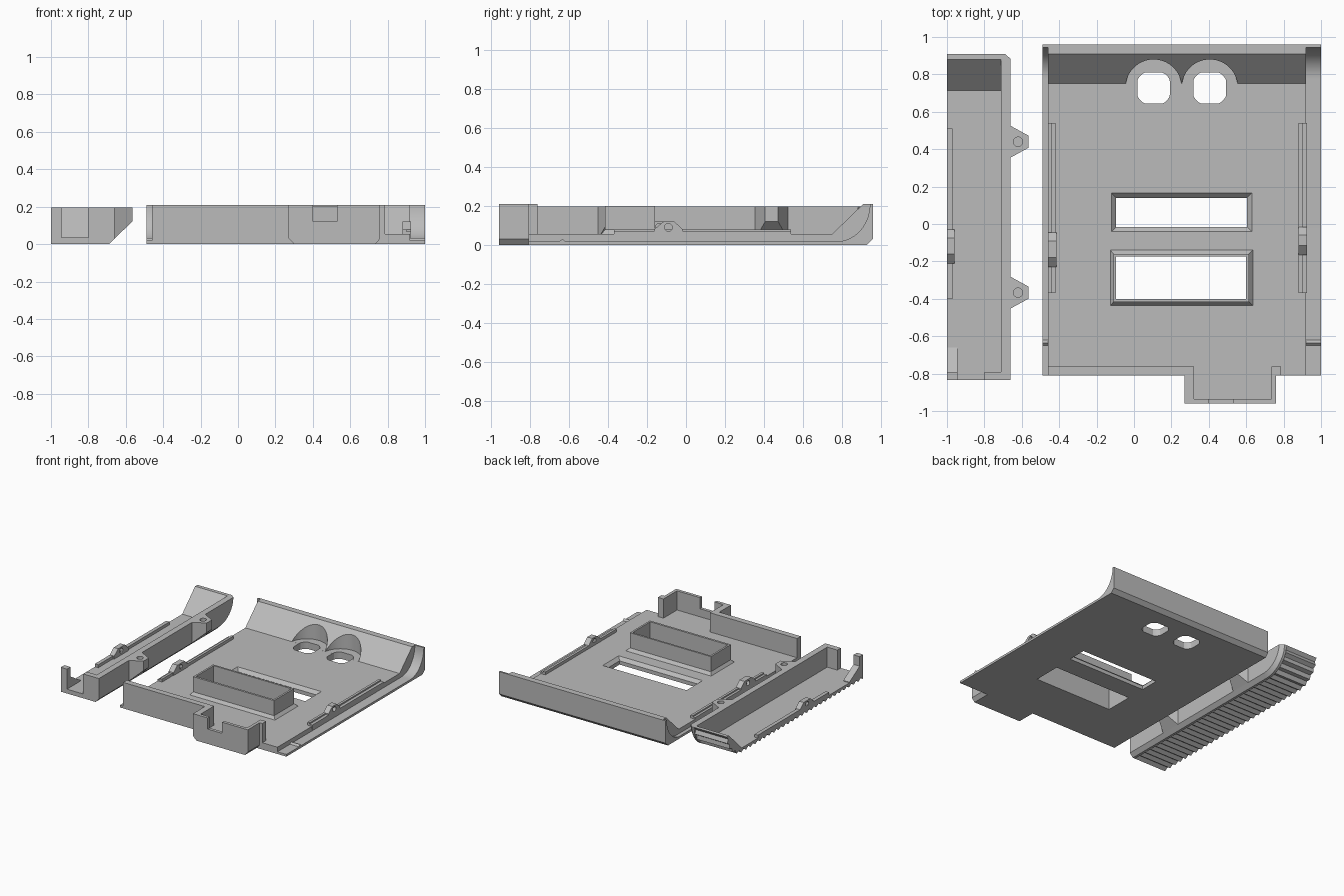
import bpy, bmesh, math

if "Cube" in bpy.data.objects:
    bpy.data.objects.remove(bpy.data.objects["Cube"])

grey = bpy.data.materials.new("plain_grey")
grey.diffuse_color = (0.5, 0.5, 0.5, 1)
grey.use_nodes = True
grey.node_tree.nodes["Principled BSDF"].inputs["Base Color"].default_value = grey.diffuse_color


def loft(name, loops):
    """Closed solid through equal-length point loops."""
    bm = bmesh.new()
    rings = [[bm.verts.new(p) for p in loop] for loop in loops]
    n = len(rings[0])
    for a, b in zip(rings, rings[1:]):
        for i in range(n):
            bm.faces.new((a[i], a[(i + 1) % n], b[(i + 1) % n], b[i]))
    bm.faces.new(rings[0][::-1])
    bm.faces.new(rings[-1])
    bmesh.ops.recalc_face_normals(bm, faces=bm.faces[:])
    me = bpy.data.meshes.new(name)
    bm.to_mesh(me)
    bm.free()
    me.materials.append(grey)
    ob = bpy.data.objects.new(name, me)
    bpy.context.collection.objects.link(ob)
    return ob


def along_x(name, yz, x0, x1):
    return loft(name, [[(x, y, z) for y, z in yz] for x in (x0, x1)])


def along_y(name, xz, y0, y1):
    return loft(name, [[(x, y, z) for x, z in xz] for y in (y0, y1)])


def along_z(name, xy, z0, z1):
    return loft(name, [[(x, y, z) for x, y in xy] for z in (z0, z1)])


def rect(x0, x1, y0, y1):
    return [(x0, y0), (x1, y0), (x1, y1), (x0, y1)]


def box(name, x0, x1, y0, y1, z0, z1):
    return along_z(name, rect(x0, x1, y0, y1), z0, z1)


def frustum(name, low, high, z0, z1):
    return loft(name, [[(x, y, z) for x, y in rect(*r)]
                       for r, z in ((low, z0), (high, z1))])


def circle(cx, cy, r, n=32, lim=(9, 9)):
    pts = []
    for i in range(n):
        a = 2 * math.pi * (i + 0.5) / n
        dx, dy = r * math.cos(a), r * math.sin(a)
        pts.append((cx + max(-lim[0], min(lim[0], dx)),
                    cy + max(-lim[1], min(lim[1], dy))))
    return pts


def cut(ob, *cutters):
    for c in cutters:
        m = ob.modifiers.new("cut", 'BOOLEAN')
        m.operation, m.solver, m.object = 'DIFFERENCE', 'EXACT', c
        bpy.context.view_layer.objects.active = ob
        bpy.ops.object.modifier_apply(modifier=m.name)
        bpy.data.objects.remove(c)


def smooth(ob):
    bpy.ops.object.select_all(action='DESELECT')
    ob.select_set(True)
    bpy.context.view_layer.objects.active = ob
    bpy.ops.object.shade_smooth_by_angle(angle=math.radians(25))


def arc(cy, cz, ry, rz, n=14):
    """Quarter curve sweeping from the bottom up to the back."""
    return [(cy + ry * math.sin(t * math.pi / 2 / n), cz - rz * math.cos(t * math.pi / 2 / n))
            for t in range(n + 1)]


def rail_with_lug(prefix, x0, x1, xl0, xl1, y0, y1, z, l0, l1):
    """Low rail carrying an eyelet lug between y = l0 and l1."""
    box(prefix + "_rail", x0, x1, y0, y1, z - 0.01, z + 0.024)
    lug = along_x(prefix + "_lug", [(l0, z), (l1, z), (l1, z + 0.024), (l1 - 0.045, z + 0.065),
                                    (l0 + 0.05, z + 0.065), (l0, z + 0.024)], xl0, xl1)
    cut(lug, along_x("eyelet", circle((l0 + l1) / 2, z + 0.035, 0.02, 16), xl0 - 0.1, xl1 + 0.1))


# ---- Tray floor with the sloped back wall ----
floor = along_x("tray_floor", [(-0.81, 0), (0.93, 0), (0.96, 0.03), (0.96, 0.21), (0.91, 0.21),
                               (0.75, 0.055), (-0.81, 0.055)], -0.46, 0.92)
up_hole, low_hole = (-0.095, 0.605, -0.015, 0.14), (-0.095, 0.6, -0.4, -0.175)
cut(floor,
    box("c", *up_hole, -0.1, 0.1),
    frustum("c", up_hole, (-0.12, 0.63, -0.04, 0.165), 0.03, 0.0551),
    box("c", *low_hole, -0.1, 0.3))
for cx in (0.105, 0.405):
    cut(floor, along_z("c", circle(cx, 0.73, 0.15, 48), 0.0552, 0.4),
        along_z("c", circle(cx, 0.727, 0.097, 32, (0.087, 0.083)), -0.1, 0.2))
smooth(floor)

# ---- Lower side strips with a curved back end and a small ridge ----
strip = [(-0.81, 0), (0.93, 0), (0.96, 0.03), (0.96, 0.21), (0.945, 0.21)]
strip += arc(0.775, 0.21, 0.17, 0.192)[::-1] + [(-0.81, 0.018)]
for side, x0, x1 in (("left", -0.49, -0.46), ("right", 0.92, 1.0)):
    smooth(along_x(side + "_strip", strip, x0, x1))
    along_x(side + "_ridge", [(-0.65, 0.01), (-0.62, 0.01), (-0.62, 0.018), (-0.635, 0.032),
                              (-0.65, 0.018)], x0, x1)

# ---- Raised window frame ----
base = frustum("frame_base", (-0.13, 0.64, -0.44, -0.135), (-0.11, 0.615, -0.417, -0.16),
               0.05, 0.078)
frame = box("frame_wall", -0.11, 0.615, -0.417, -0.16, 0.06, 0.2)
for ob in (base, frame):
    cut(ob, box("c", *low_hole, -0.1, 0.3))

# ---- Front wall and the projecting pocket ----
box("front_wall", -0.46, 0.32, -0.81, -0.762, 0, 0.21)
box("front_wall_end", 0.735, 0.785, -0.81, -0.762, 0, 0.21)
pocket = along_y("front_pocket", [(0.3, 0), (0.735, 0), (0.76, 0.03), (0.76, 0.21),
                                  (0.27, 0.21), (0.27, 0.03)], -0.96, -0.8)
cut(pocket, box("c", 0.32, 0.735, -0.935, -0.7, 0.055, 0.3),
    box("c", 0.4, 0.53, -1.1, -0.9, 0.12, 0.3))

# ---- Tray rails ----
rail_with_lug("tray_right", 0.88, 0.9, 0.88, 0.925, -0.37, 0.54, 0.055, -0.165, -0.015)
box("tray_right_rail_step", 0.9, 0.925, -0.37, 0.54, 0.03, 0.068)
rail_with_lug("tray_left", -0.44, -0.42, -0.46, -0.415, -0.37, 0.54, 0.055, -0.23, -0.045)
box("tray_left_rail_step", -0.46, -0.44, -0.37, 0.54, 0.03, 0.068)

# ---- Side shell: ribbed underside following a curved back ----
Y0, YB, RY, RZ = -0.835, 0.70, 0.21, 0.197
straight, curve = YB - Y0, 0.32
steps, ribs = 62, []
for i in range(steps + 1):
    s, d = (straight + curve) * i / steps, 0.02 * (i % 2)
    if s < straight:
        ribs.append((Y0 + s, d))
    else:
        a = (s - straight) / curve * math.pi / 2
        ribs.append((YB + (RY - d) * math.sin(a), RZ - (RZ - d) * math.cos(a)))
along_x("shell_floor", ribs + [(0.88, 0.197), (0.715, 0.035), (Y0, 0.035)], -1, -0.70)


def wall_profile(x, inset):
    pts = [(Y0, inset)] + arc(YB, RZ, RY - inset * 0.9, RZ - inset) + [(Y0, RZ)]
    return [(x, y, z) for y, z in pts]


smooth(loft("shell_side_wall", [wall_profile(-0.71, 0), wall_profile(-0.69, 0),
                                wall_profile(-0.66, 0.03)]))
box("shell_front_wall", -0.80, -0.70, Y0, -0.79, 0.02, 0.197)
along_x("shell_front_post", [(Y0, 0.02), (-0.66, 0.02), (-0.66, 0.04), (-0.79, 0.12),
                             (-0.79, 0.197), (Y0, 0.197)], -1, -0.945)
rail_with_lug("shell", -1, -0.97, -1, -0.96, -0.4, 0.51, 0.035, -0.21, -0.03)

# ---- Screw tabs on the shell wall ----
for name, cy in (("front", -0.367), ("back", 0.44)):
    xy = [(-0.68, -0.085), (-0.66, -0.085), (-0.565, -0.033),
          (-0.565, 0.033), (-0.66, 0.085), (-0.68, 0.085)]
    tab = loft(name + "_screw_tab",
               [[(x, cy + y, 0.125 + (x + 0.56) * 0.95) for x, y in xy],
                [(x, cy + y, 0.197) for x, y in xy]])
    cut(tab, along_z("c", circle(-0.62, cy, 0.025, 20), 0.12, 0.3))
